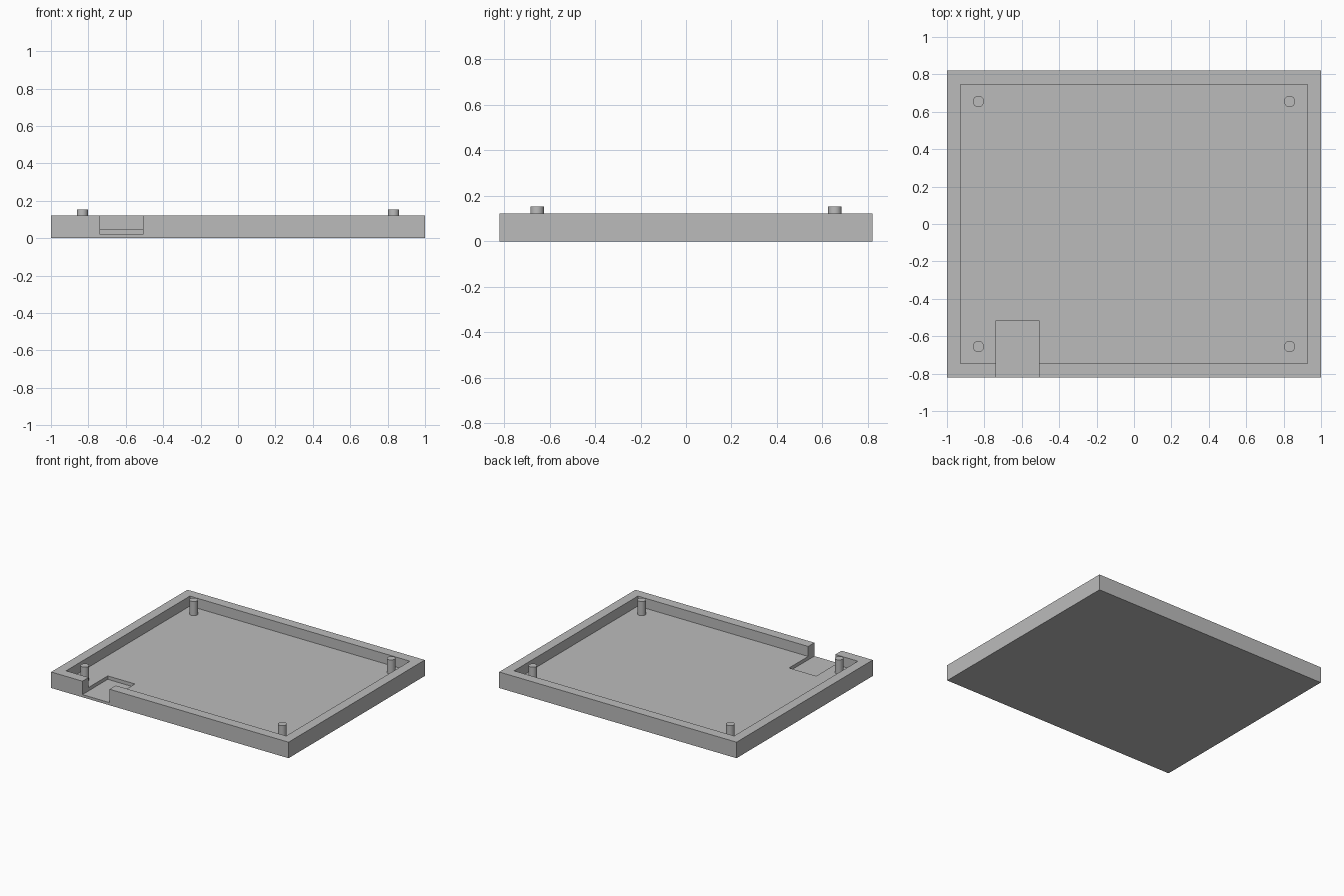
import bpy

if "Cube" in bpy.data.objects:
    bpy.data.objects.remove(bpy.data.objects["Cube"])

TOP, FLOOR, NOTCH = 0.122, 0.046, 0.02   # heights of rim, tray floor and notch floor

grey = bpy.data.materials.new("grey")
grey.diffuse_color = (0.5, 0.5, 0.5, 1)
grey.use_nodes = True
grey.node_tree.nodes["Principled BSDF"].inputs["Base Color"].default_value = grey.diffuse_color


def box(name, lo, hi):
    """Box between two corners."""
    centre = [(a + b) / 2 for a, b in zip(lo, hi)]
    bpy.ops.mesh.primitive_cube_add(size=1, location=centre)
    ob = bpy.context.object
    ob.name = name
    ob.scale = [b - a for a, b in zip(lo, hi)]
    bpy.ops.object.transform_apply(location=True, rotation=False, scale=True)
    ob.data.materials.append(grey)
    return ob


def cut(target, cutter):
    """Subtract a hidden cutter from the target."""
    mod = target.modifiers.new(cutter.name, 'BOOLEAN')
    mod.operation = 'DIFFERENCE'
    mod.solver = 'EXACT'
    mod.object = cutter
    cutter.hide_render = True
    cutter.hide_set(True)


# Tray: slab hollowed from above, with a notch through the front wall
tray = box("tray", (-1, -0.82, 0), (1, 0.82, TOP))
cut(tray, box("cavity_cutter", (-0.927, -0.745, FLOOR), (0.927, 0.745, 0.3)))
cut(tray, box("notch_cutter", (-0.737, -1, NOTCH), (-0.508, -0.515, 0.3)))

# Corner pegs standing on the tray floor
PEG_TOP = 0.154
for x, side in ((-0.832, "left"), (0.832, "right")):
    for y, end in ((-0.655, "front"), (0.655, "back")):
        bpy.ops.mesh.primitive_cylinder_add(
            vertices=32, radius=0.03, depth=PEG_TOP - FLOOR,
            location=(x, y, (PEG_TOP + FLOOR) / 2))
        peg = bpy.context.object
        peg.name = f"peg_{end}_{side}"
        peg.data.materials.append(grey)
        bpy.ops.object.shade_smooth_by_angle()
